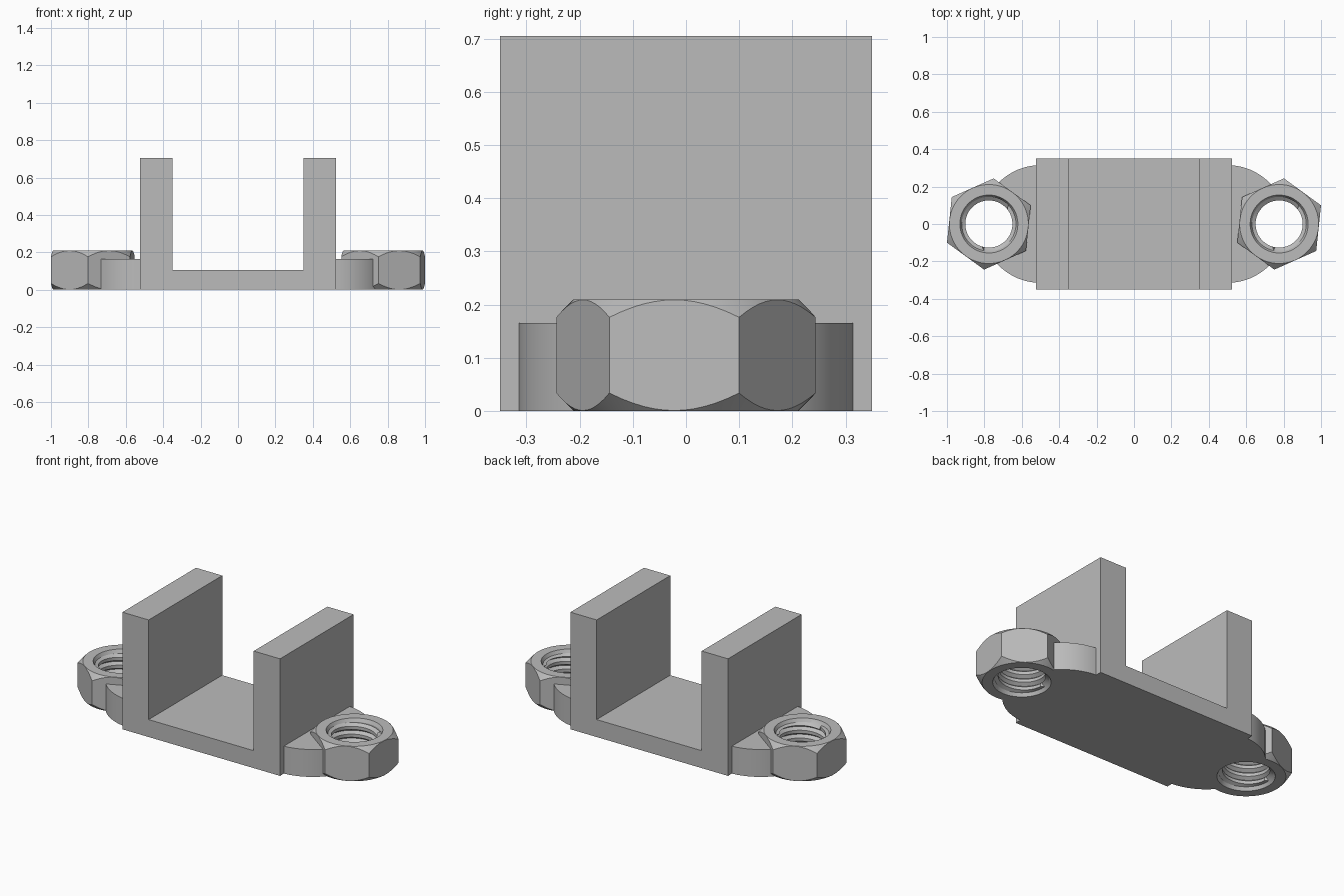
import bpy, bmesh
from math import pi, cos, sin, radians, sqrt

if "Cube" in bpy.data.objects:
    bpy.data.objects.remove(bpy.data.objects["Cube"])

GREY = (0.5, 0.5, 0.5, 1)
steel = bpy.data.materials.new("plain grey")
steel.use_nodes = True
steel.diffuse_color = GREY
steel.node_tree.nodes["Principled BSDF"].inputs["Base Color"].default_value = GREY

NUT_X, HEX_R, NUT_H = 0.776, 0.245, 0.21
FLAT = HEX_R * cos(pi / 6)
HEX_TURN = radians(24)


def finish(name, bm, smooth=False):
    bmesh.ops.recalc_face_normals(bm, faces=bm.faces)
    mesh = bpy.data.meshes.new(name)
    bm.to_mesh(mesh)
    bm.free()
    mesh.materials.append(steel)
    ob = bpy.data.objects.new(name, mesh)
    bpy.context.collection.objects.link(ob)
    if smooth:
        bpy.ops.object.select_all(action='DESELECT')
        bpy.context.view_layer.objects.active = ob
        ob.select_set(True)
        bpy.ops.object.shade_smooth_by_angle(angle=radians(25))
    return ob


def prism(name, outline, offset, direction, smooth=False):
    """Extrude a closed outline of 3D points."""
    bm = bmesh.new()
    face = bm.faces.new([bm.verts.new(p) for p in outline])
    moved = bmesh.ops.extrude_face_region(bm, geom=[face])["geom"]
    bmesh.ops.translate(bm, vec=[offset * d for d in direction],
                        verts=[v for v in moved if isinstance(v, bmesh.types.BMVert)])
    return finish(name, bm, smooth)


# U-shaped bracket
half = [(0.525, 0), (0.525, 0.705), (0.35, 0.705), (0.35, 0.105)]
section = half + [(-x, z) for x, z in reversed(half)]
prism("bracket", [(x, -0.35, z) for x, z in section], 0.7, (0, 1, 0))


# Rounded tabs, hollowed where the nut sits
def tab(name, side):
    cx, r, bite = 0.5, 0.3145, 0.19
    d = NUT_X - cx
    a = (d * d + r * r - bite * bite) / (2 * d)
    h = sqrt(r * r - a * a)
    n = 16
    outer = []
    x0, x1 = 0.525 - cx, a
    from math import acos, atan2
    start, end = acos(x0 / r), atan2(h, x1)
    for i in range(n + 1):
        t = start + (end - start) * i / n
        outer.append((cx + r * cos(t), r * sin(t)))
    t0 = atan2(h, a - d)
    inner = [(NUT_X + bite * cos(t), bite * sin(t))
             for t in (t0 + (2 * pi - 2 * t0) * i / 24 for i in range(1, 24))]
    outline = outer + inner + [(x, -y) for x, y in reversed(outer)]
    prism(name, [(side * x, y, 0) for x, y in outline], 0.165, (0, 0, 1), True)


# Chamfered hexagonal nut with a helical thread
def nut(name, x):
    N, pitch, lead = 72, 0.047, 0.02
    entry, minor, major = 0.155, 0.126, 0.145
    thread = [(0, minor), (0.4, minor), (0.7, major)]
    bm = bmesh.new()

    def vert(r, t, z):
        return bm.verts.new((x + r * cos(t), r * sin(t), z))

    def skin(rows):
        for lo, hi in zip(rows, rows[1:]):
            for i in range(N):
                bm.faces.new((lo[i], lo[i + 1], hi[i + 1], hi[i]))

    angles = [HEX_TURN + 2 * pi * i / N for i in range(N + 1)]

    def hex_radius(t):
        return FLAT / cos((t - HEX_TURN) % (pi / 3) - pi / 6)

    def ring(r, z):
        return [vert(r, t, z) for t in angles]

    rim = FLAT - 0.001
    low = [vert(hex_radius(t), t, hex_radius(t) - rim) for t in angles]
    high = [vert(hex_radius(t), t, NUT_H - hex_radius(t) + rim) for t in angles]
    skin([ring(major, lead), ring(entry, 0), ring(rim, 0), low, high,
          ring(rim, NUT_H), ring(entry, NUT_H), ring(major, NUT_H - lead)])

    # thread rows follow the helix and stop at both countersinks
    rows = []
    for turn in range(-2, 6):
        for phase, radius in thread:
            row = []
            for i, t in enumerate(angles):
                z = pitch * (turn + phase + i / N)
                inside = lead < z < NUT_H - lead
                row.append(vert(radius if inside else major, t,
                                min(max(z, lead), NUT_H - lead)))
            rows.append(row)
    skin(rows)
    bmesh.ops.remove_doubles(bm, verts=bm.verts, dist=0.0002)
    finish(name, bm, True)


for label, side in (("left", 1), ("right", -1)):
    tab(label + "_tab", side)
    nut(label + "_nut", side * NUT_X)
